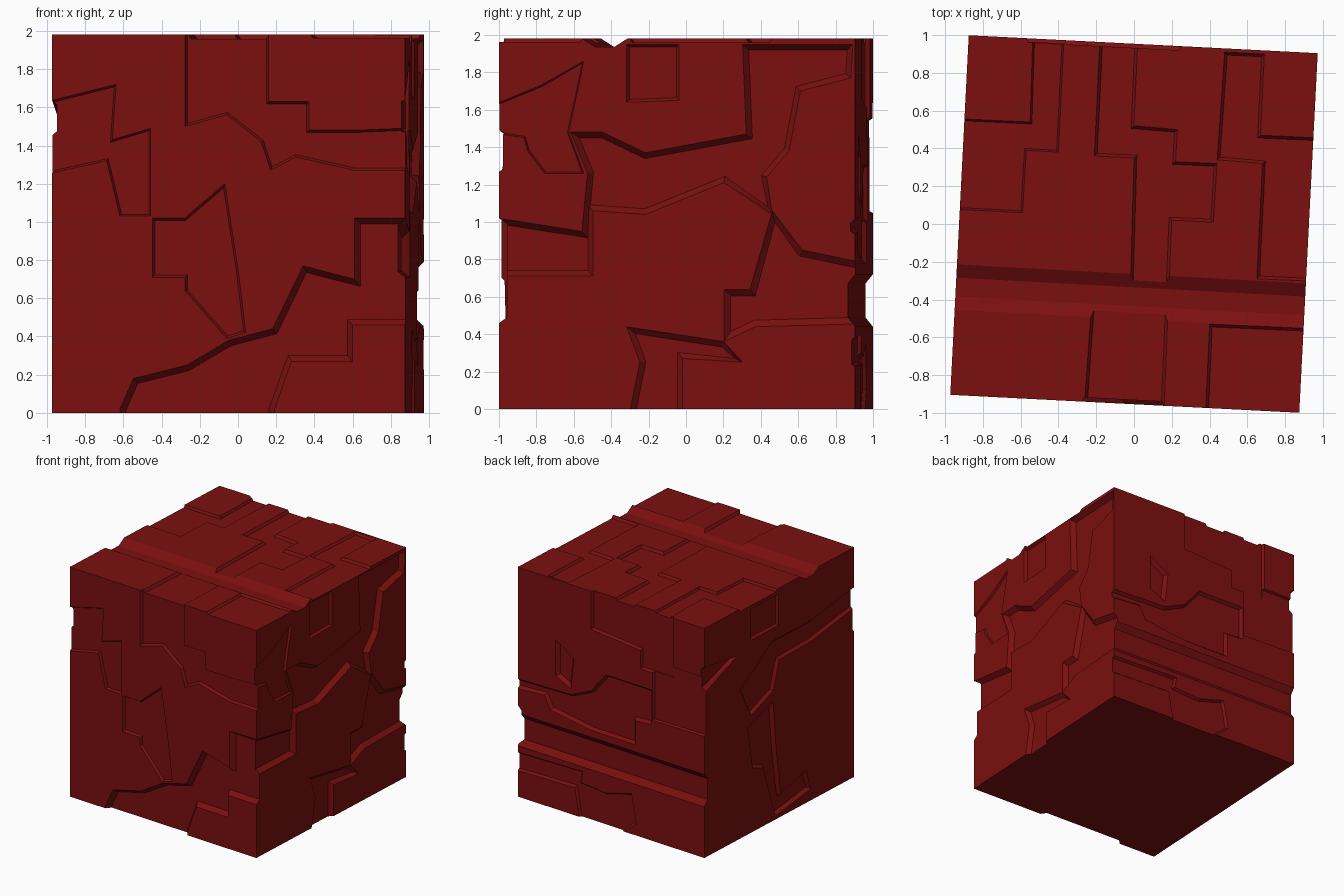
import bpy, bmesh, math
from mathutils import Vector, Matrix

if "Cube" in bpy.data.objects:
    bpy.data.objects.remove(bpy.data.objects["Cube"])

HX, HY, H = 0.925, 0.953, 1.98
TILT = math.radians(-2.94)

# Face frames: centre, across, up, outward
X, Y, Z = Vector((1, 0, 0)), Vector((0, 1, 0)), Vector((0, 0, 1))
FACES = {
    "front": (-HY * Y, X, Z, -Y),
    "back": (HY * Y, X, Z, Y),
    "right": (HX * X, Y, Z, X),
    "left": (-HX * X, Y, Z, -X),
    "top": (H * Z, X, Y, Z),
}


def inset(pts, d):
    """Mitred inset of a closed outline."""
    n = len(pts)
    area = sum(pts[i].x * pts[(i + 1) % n].y - pts[(i + 1) % n].x * pts[i].y for i in range(n))
    s = 1 if area > 0 else -1
    out = []
    for i in range(n):
        a = (pts[i] - pts[i - 1]).normalized()
        b = (pts[(i + 1) % n] - pts[i]).normalized()
        na, nb = Vector((-a.y, a.x)) * s, Vector((-b.y, b.x)) * s
        out.append(pts[i] + (na + nb) * (d / max(0.5, 1 + na.dot(nb))))
    return out


def volume(me):
    bm = bmesh.new()
    bm.from_mesh(me)
    v = bm.calc_volume(signed=True)
    bm.free()
    return v


def cutter(face, outline, depth, slope):
    """Tapered prism that carves a sunken panel out of one face."""
    o, u, v, n = FACES[face]
    pts = [Vector(p) for p in outline]
    bm = bmesh.new()
    rings = [[bm.verts.new(o + u * p.x + v * p.y + n * h) for p in ring]
             for ring, h in ((pts, 0.06), (pts, 0.0), (inset(pts, slope), -depth))]
    for lo, hi in zip(rings, rings[1:]):
        for i in range(len(pts)):
            j = (i + 1) % len(pts)
            bm.faces.new((lo[i], lo[j], hi[j], hi[i]))
    bm.faces.new(rings[0])
    bm.faces.new(rings[-1][::-1])
    bmesh.ops.recalc_face_normals(bm, faces=bm.faces[:])
    if bm.calc_volume(signed=True) < 0:
        bmesh.ops.reverse_faces(bm, faces=bm.faces[:])
    bmesh.ops.triangulate(bm, faces=bm.faces[:])
    me = bpy.data.meshes.new("panel_cutter")
    bm.to_mesh(me)
    bm.free()
    ob = bpy.data.objects.new("panel_cutter", me)
    bpy.context.collection.objects.link(ob)
    ob.hide_render = True
    return ob


def carve(block, panel):
    """Cut one panel, keeping the result only when it is sound."""
    before = volume(block.data)
    c = cutter(*panel)
    for solver in ('EXACT', 'MANIFOLD', 'FLOAT'):
        m = block.modifiers.new("carve", 'BOOLEAN')
        m.operation, m.solver, m.object = 'DIFFERENCE', solver, c
        bpy.context.view_layer.update()
        dg = bpy.context.evaluated_depsgraph_get()
        result = bpy.data.meshes.new_from_object(block.evaluated_get(dg))
        block.modifiers.clear()
        if before * 0.95 < volume(result) < before - 1e-5:
            block.data = result
            break
    bpy.data.objects.remove(c)


def shifted(pts, d):
    return [(a + d, b) for a, b in pts]


def untilt(pts):
    r = Matrix.Rotation(-TILT, 2)
    return [tuple(r @ Vector(p)) for p in pts]


# Sunken panels: outline, depth, slope width
front = [
    ([(-.62, -.1), (-.62, .02), (-.55, .18), (-.27, .25), (-.05, .38), (.18, .44), (.34, .77), (.61, .7),
      (.61, 1.02), (1.1, 1.02), (1.1, .46), (.6, .46), (.6, .27), (.28, .27), (.19, .02), (.19, -.1)], .042, .03),
    ([(-1.2, 1.58), (-.96, 1.64), (-.64, 1.72), (-.66, 1.43), (-.46, 1.49), (-.46, 1.03),
      (-.62, 1.03), (-.69, 1.32), (-.96, 1.26), (-1.2, 1.2)], .02, .01),
    ([(-.28, 2.1), (-.28, 1.5), (-.06, 1.56), (.12, 1.42), (.17, 1.27), (.3, 1.34), (.61, 1.27), (1.1, 1.27),
      (1.1, 1.5), (.61, 1.48), (.37, 1.48), (.37, 1.63), (.16, 1.63), (.16, 2.1)], .022, .012),
    ([(-.45, 1.02), (-.28, 1.02), (-.07, 1.2), (.0, .75), (.04, .42), (-.06, .39), (-.28, .64),
      (-.28, .71), (-.45, .71)], .02, .012),
]
right = [
    ([(-.62, 1.48), (-.45, 1.48), (-.22, 1.37), (.32, 1.47), (.3, 1.95), (.89, 1.95), (.88, 1.77), (.61, 1.7),
      (.55, 1.38), (.43, 1.24), (.46, 1.04), (.2, 1.21), (-.22, 1.04), (-.5, 1.06), (-.5, .71), (-1.2, .71),
      (-1.2, 1.05), (-.56, .95), (-.53, 1.26)], .04, .03),
    ([(.46, 1.06), (.62, .85), (1.1, .75), (1.1, .46), (.37, .44), (.2, .36), (.2, .64), (.34, .64)], .035, .035),
    ([(-.32, .44), (.2, .36), (.3, .25), (-.02, .27), (-.02, -.1), (-.32, -.1), (-.25, .25)], .033, .03),
    ([(-1.2, 1.57), (-1, 1.64), (-.78, 1.73), (-.55, 1.86), (-.63, 1.48), (-.55, 1.26), (-.76, 1.26),
      (-.85, 1.38), (-.87, 1.45), (-1.2, 1.5)], .018, .008),
    ([(-.32, 1.95), (-.32, 1.64), (-.04, 1.65), (-.04, 1.95)], .02, .015),
]
top = [
    ([(-1.2, .57), (-.55, .54), (-.53, 1.2), (-.36, 1.2), (-.4, .38), (-.57, .39), (-.59, .06), (-1.2, .09)],
     .02, .01),
    ([(-.17, 1.2), (-.21, .36), (0, .35), (-.02, -.35), (-.22, -.36), (-.28, -1.2), (.15, -1.2), (.2, .02),
      (.42, .01), (.44, .32), (.22, .33), (.23, .5), (0, .52), (.03, 1.2)], .022, .015),
    ([(.48, .91), (.44, .34), (.68, .32), (.65, -.29), (1.1, -.31), (1.1, .45), (.67, .47), (.69, .9)], .02, .015),
    ([(.37, -1.2), (.4, -.53), (1.1, -.56), (1.1, -1.2)], .018, .015),
    ([(-1.2, -.2), (1.2, -.33), (1.2, -.57), (-1.2, -.44)], .045, .07),
]
back = [
    ([(1.1, 1.01), (.4, 1.03), (.2, 1.12), (.05, 1.3), (-.4, 1.3), (-.4, 1), (-.24, .99), (-.24, .78),
      (.2, .78), (.6, .84), (.66, .95), (1.1, .92)], .025, .02),
    ([(.55, 1.46), (.37, 1.35), (.4, 1.08), (.55, 1.15)], .03, .025),
    ([(.2, 2.1), (.2, 1.65), (-.29, 1.61), (-.29, 1.45), (-.62, 1.45), (-.62, 2.1)], .022, .012),
    ([(-.41, 1.56), (-1.1, 1.55), (-1.1, 1.05), (-.41, 1.04)], .018, .01),
    ([(1.1, .72), (-1.1, .72), (-1.1, .44), (1.1, .44)], .04, .05),
    ([(1.1, .38), (.28, .4), (.3, .3), (.05, .28), (-.2, .35), (-.25, .1), (0, -.1), (.3, -.1),
      (.36, .24), (1.1, .22)], .02, .015),
]
left = [
    ([(1.1, 1.66), (.53, 1.59), (1.1, 1.36)], .035, .03),
    ([(.5, 1.28), (.36, 1.01), (.08, 1.12), (0, 1.36), (-.4, 1.37), (-1.1, 1.48), (-1.1, 1.66), (-.4, 1.55),
      (.1, 1.55), (.3, 1.4)], .023, .02),
    ([(.4, .92), (.08, 1.03), (.04, .6), (-.02, .2), (-.34, .28), (-.4, .1), (.05, .03), (.2, .5), (.34, .55)],
     .03, .02),
    ([(.36, 1.93), (.36, 1.66), (.01, 1.66), (.01, 1.93)], .02, .015),
]
panels = [("front", shifted(p, .05), d, s) for p, d, s in front]
panels += [("right", shifted(p, .05), d, s) for p, d, s in right]
panels += [("top", untilt(p), d, s) for p, d, s in top]
panels += [("back", p, d, s) for p, d, s in back]
panels += [("left", p, d, s) for p, d, s in left]

# Solid block
bpy.ops.mesh.primitive_cube_add(size=1, location=(0, 0, 0))
block = bpy.context.object
block.name = "panelled_block"
block.data.transform(Matrix.Translation((0, 0, H / 2)) @ Matrix.Diagonal((2 * HX, 2 * HY, H, 1)))

# Carve every panel
for p in panels:
    carve(block, p)

# Slight turn about the vertical axis
block.data.transform(Matrix.Rotation(TILT, 4, 'Z'))

# Dark red finish
red = bpy.data.materials.new("dark_red")
red.diffuse_color = (0.2, 0.005, 0.005, 1)
red.use_nodes = True
red.node_tree.nodes["Principled BSDF"].inputs["Base Color"].default_value = red.diffuse_color
block.data.materials.clear()
block.data.materials.append(red)
